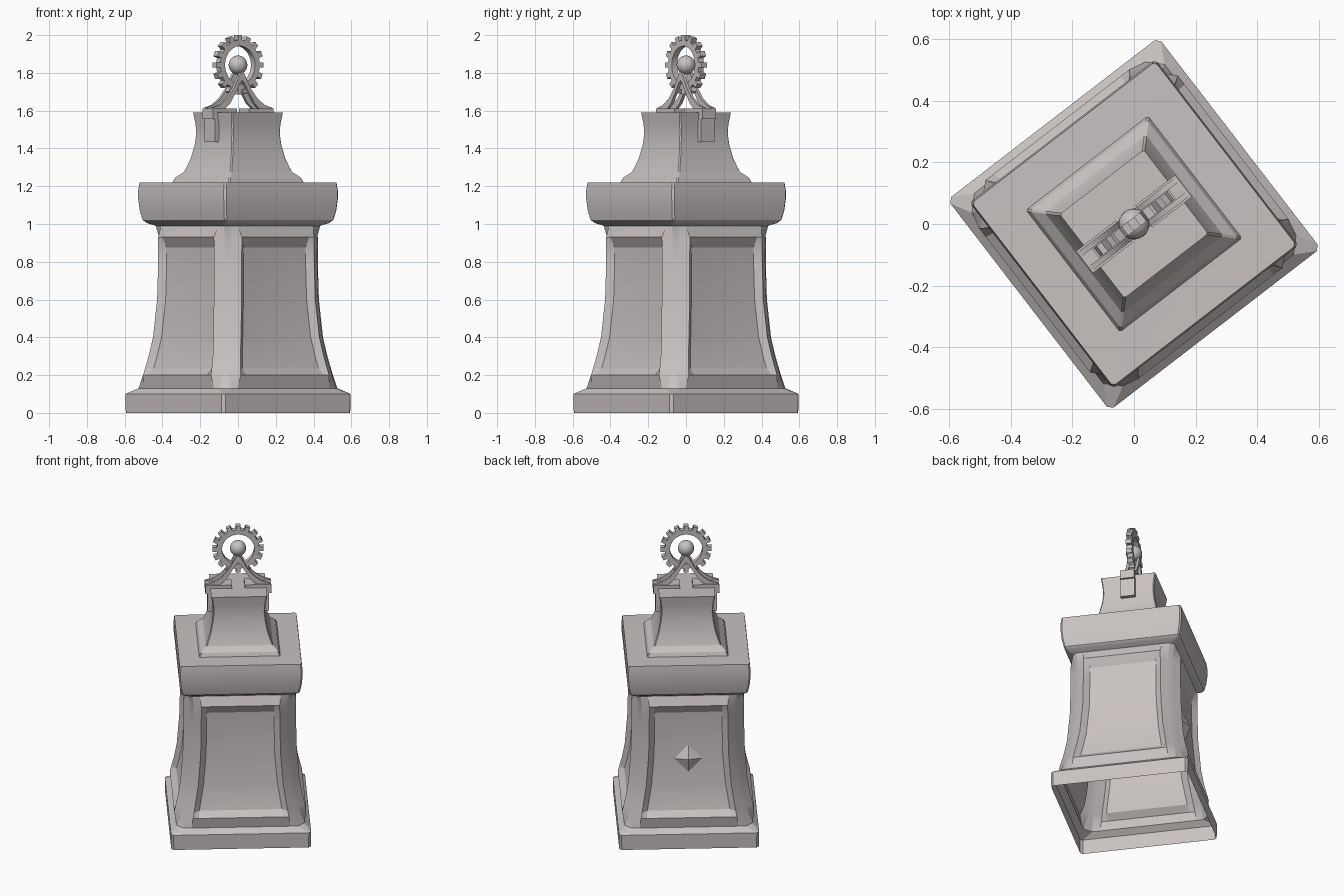
import bpy, bmesh, math

cube = bpy.data.objects.get("Cube")
if cube:
    bpy.data.objects.remove(cube)

TURN = math.radians(37.6)   # whole monument is turned about z

stone = bpy.data.materials.new("warm_grey_stone")
stone.use_nodes = True
COLOUR = (0.58, 0.535, 0.53, 1)
stone.diffuse_color = COLOUR
stone.node_tree.nodes["Principled BSDF"].inputs["Base Color"].default_value = COLOUR


def finish(name, bm, spin=0.0, recalc=True):
    """Turn a bmesh into a named, shaded object."""
    if recalc:
        bmesh.ops.recalc_face_normals(bm, faces=bm.faces)
    me = bpy.data.meshes.new(name)
    bm.to_mesh(me)
    bm.free()
    me.materials.append(stone)
    ob = bpy.data.objects.new(name, me)
    bpy.context.collection.objects.link(ob)
    ob.rotation_euler.z = TURN + spin
    bpy.ops.object.select_all(action='DESELECT')
    ob.select_set(True)
    bpy.context.view_layer.objects.active = ob
    bpy.ops.object.shade_smooth_by_angle(angle=math.radians(25))


def square_loft(name, profile, gap):
    """Stack chamfered squares (half side, height, chamfer); sides left open in the gap."""
    bm = bmesh.new()
    rings = []
    for h, z, c in profile:
        quarter = [(h, -h + c), (h, h - c)]
        ring = []
        for k in range(4):
            for x, y in quarter:
                for _ in range(k):
                    x, y = -y, x
                ring.append(bm.verts.new((x, y, z)))
        rings.append(ring)
    for n, (a, b) in enumerate(zip(rings, rings[1:])):
        in_gap = gap[0] <= profile[n][1] < gap[1]
        for i in range(1 if in_gap else 0, 8, 2 if in_gap else 1):
            j = (i + 1) % 8
            bm.faces.new((a[i], a[j], b[j], b[i]))
    bm.faces.new(rings[-1])
    finish(name, bm, recalc=False)


def box(name, x0, x1, y0, y1, z0, z1, spin=0.0):
    bm = bmesh.new()
    bmesh.ops.create_cube(bm, size=1)
    for v in bm.verts:
        v.co = ((x0 + x1) / 2 + v.co.x * (x1 - x0),
                (y0 + y1) / 2 + v.co.y * (y1 - y0),
                (z0 + z1) / 2 + v.co.z * (z1 - z0))
    finish(name, bm, spin)


def prism(name, outline, y0, y1, spin=0.0):
    """Extrude an x-z outline along y."""
    bm = bmesh.new()
    face = bm.faces.new([bm.verts.new((x, y0, z)) for x, z in outline])
    new = bmesh.ops.extrude_face_region(bm, geom=[face])["geom"]
    for v in new:
        if isinstance(v, bmesh.types.BMVert):
            v.co.y = y1
    finish(name, bm, spin)


def lerp(points, z):
    for (z0, a), (z1, b) in zip(points, points[1:]):
        if z <= z1:
            return a + (b - a) * max(0, (z - z0) / (z1 - z0))
    return points[-1][1]


# Shaft and panel measurements by height
SHAFT = [(0.13, 0.395), (0.2, 0.367), (0.3, 0.343), (0.4, 0.326),
         (0.6, 0.311), (0.8, 0.306), (0.93, 0.308), (0.99, 0.322)]
WIDTH = [(0.13, 0.305), (0.2, 0.295), (0.4, 0.262), (0.6, 0.246), (0.93, 0.241), (0.99, 0.25)]
ROWS = [0.13, 0.2, 0.235, 0.3, 0.4, 0.6, 0.8, 0.875, 0.93, 0.99]
RAISE = [0, 0.04, 0.01, 0.004]   # depth by distance from the rim
INSET = [-0.045, 0, 0.035]

# Hollow plinth: base slab, shaft corners, cornice and tapered tower
profile = [(0.43, 0, 0.015), (0.432, 0.1, 0.015)]
profile += [(h, z, h - lerp(WIDTH, z) + INSET[0]) for z, h in SHAFT]
profile += [(h, z, 0.01) for h, z in (
    (0.348, 1.005), (0.364, 1.02), (0.375, 1.07), (0.381, 1.13), (0.381, 1.18), (0.376, 1.22))]
profile += [(h, z, 0.006) for h, z in (
    (0.25, 1.221), (0.24, 1.245), (0.207, 1.275), (0.197, 1.3), (0.18, 1.35),
    (0.166, 1.42), (0.16, 1.48), (0.163, 1.53), (0.172, 1.59))]
square_loft("plinth", profile, (ROWS[0], ROWS[-1]))


# Ridge-framed, recessed panel filling each side of the shaft
def panel(name, spin):
    bm = bmesh.new()
    grid = []
    for j, z in enumerate(ROWS):
        w = lerp(WIDTH, z)
        half = [w - s for s in INSET]
        columns = [-a for a in half] + [0] + half[::-1]
        line = []
        for i, y in enumerate(columns):
            k = min(i, 6 - i, j, len(ROWS) - 1 - j, 3)
            line.append(bm.verts.new((lerp(SHAFT, z) + RAISE[k], y, z)))
        grid.append(line)
    for a, b in zip(grid, grid[1:]):
        for i in range(6):
            bm.faces.new((a[i], a[i + 1], b[i + 1], b[i]))
    finish(name, bm, spin, recalc=False)


for side, quarter in (("back_right", 0), ("back_left", 1),
                      ("front_left", 2), ("front_right", 3)):
    panel(side + "_panel", quarter * math.pi / 2)

# Diamond stud on one panel
bm = bmesh.new()
tip = bm.verts.new((0.355, 0, 0.57))
rim = [bm.verts.new((0.31, y, 0.55 + z))
       for y, z in ((0.11, 0.01), (0, 0.11), (-0.11, 0.01), (0, -0.12))]
for i in range(4):
    bm.faces.new((tip, rim[i], rim[(i + 1) % 4]))
finish("diamond_stud", bm, math.pi / 2, recalc=False)

# Upright toothed ring
HUB = 1.842
TEETH = 16
FLANK = [-6.0, -5.2, 5.2, 6.0]   # degrees from each tooth's middle
bm = bmesh.new()
loops = []
for y in (-0.018, 0.018):
    for inner in (False, True):
        ring = []
        for i in range(TEETH * 4):
            a = math.pi / 2 + (i // 4) * math.tau / TEETH + math.radians(FLANK[i % 4])
            r = 0.1 if inner else (0.158 if i % 4 in (1, 2) else 0.132)
            ring.append(bm.verts.new((r * math.cos(a), y, HUB + r * math.sin(a))))
        loops.append(ring)
outer_a, inner_a, outer_b, inner_b = loops
for p, q in ((outer_a, inner_a), (inner_a, inner_b), (inner_b, outer_b), (outer_b, outer_a)):
    for i in range(TEETH * 4):
        j = (i + 1) % (TEETH * 4)
        bm.faces.new((p[i], p[j], q[j], q[i]))
finish("toothed_ring", bm)

# Ball in the middle of the ring
bm = bmesh.new()
bmesh.ops.create_uvsphere(bm, u_segments=24, v_segments=14, radius=0.05)
bmesh.ops.translate(bm, verts=bm.verts, vec=(0, 0, HUB))
finish("ball", bm)

# Curved twin struts, foot plates and side clips at both ends
STRUT = [(0, 1.81), (0.02, 1.785), (0.055, 1.72), (0.1, 1.665), (0.15, 1.63),
         (0.2, 1.615), (0.2, 1.6), (0.12, 1.605), (0.08, 1.64),
         (0.042, 1.7), (0.015, 1.745), (0, 1.76)]
for side, spin in (("right", 0), ("left", math.pi)):
    for label, y in (("front", -0.038), ("back", 0.02)):
        prism(f"{side}_{label}_strut", STRUT, y, y + 0.018, spin)
    box(side + "_foot_plate", 0.04, 0.2, -0.045, 0.045, 1.588, 1.612, spin)
    box(side + "_clip_head", 0.16, 0.203, -0.045, 0.045, 1.555, 1.612, spin)
    box(side + "_clip_tongue", 0.155, 0.19, -0.045, 0.045, 1.435, 1.56, spin)
